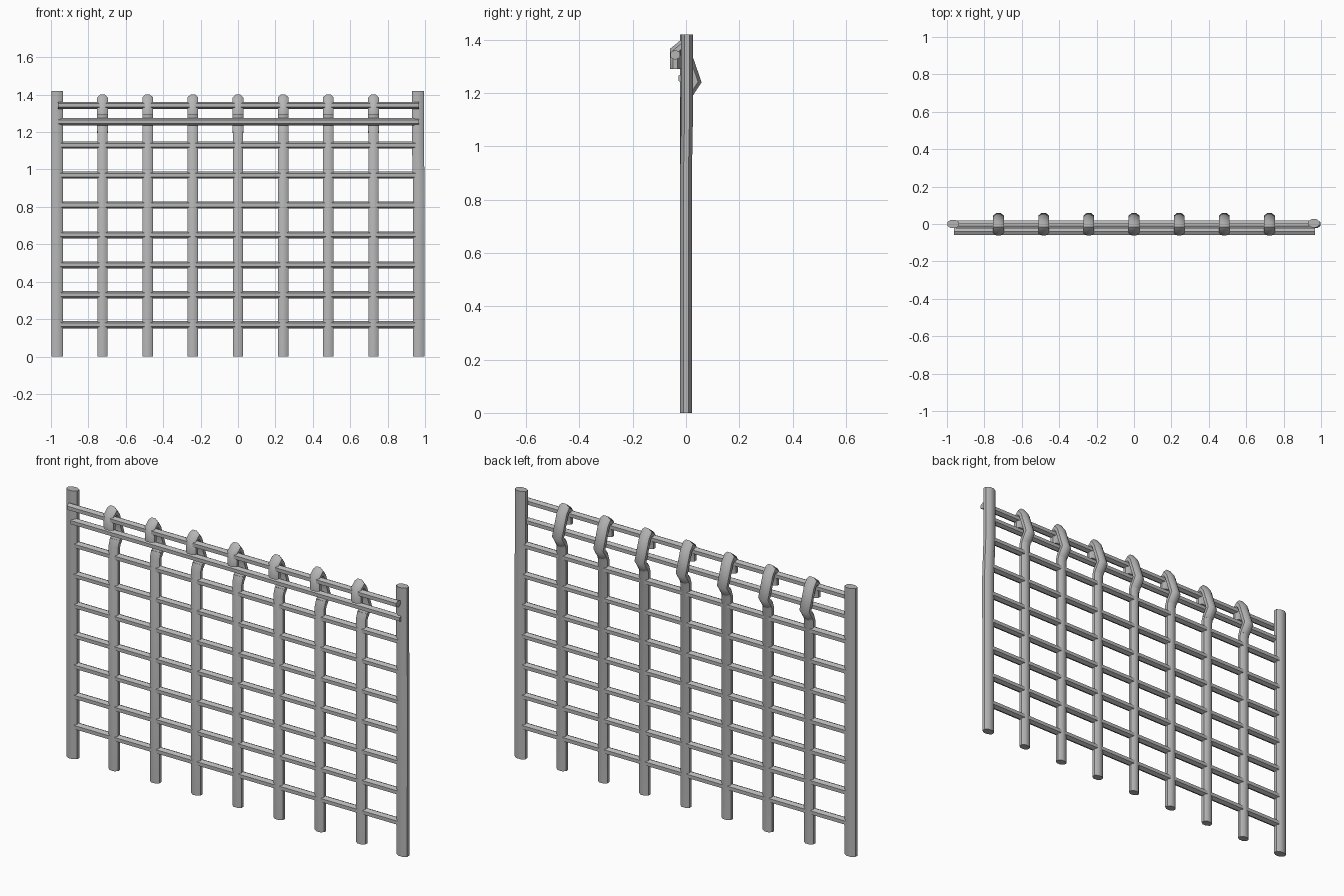
import bpy, bmesh, math
from mathutils import Vector

cube = bpy.data.objects.get("Cube")
if cube:
    bpy.data.objects.remove(cube)

GREY = (0.47, 0.47, 0.47, 1.0)
mat = bpy.data.materials.new("plain grey")
mat.use_nodes = True
mat.diffuse_color = GREY
mat.node_tree.nodes["Principled BSDF"].inputs["Base Color"].default_value = GREY


def tube(name, path, side, r_side, r_normal, sides):
    """Sweep an oval section along a flat path; side is the path plane's normal."""
    pts = [Vector(p) for p in path]
    side = Vector(side)
    bm = bmesh.new()
    rings = []
    for i, p in enumerate(pts):
        before = (p - pts[i - 1]).normalized() if i else None
        after = (pts[i + 1] - p).normalized() if i + 1 < len(pts) else None
        before, after = before or after, after or before
        tangent = (before + after).normalized()
        # widen the section at corners so the tube keeps its thickness
        normal = side.cross(tangent) / max(tangent.dot(after), 0.75)
        ring = []
        for k in range(sides):
            a = math.tau * (k + 0.5) / sides
            ring.append(bm.verts.new(p + side * r_side * math.cos(a)
                                     + normal * r_normal * math.sin(a)))
        rings.append(ring)
    for a, b in zip(rings, rings[1:]):
        for k in range(sides):
            j = (k + 1) % sides
            bm.faces.new((a[k], a[j], b[j], b[k]))
    bm.faces.new(rings[0])
    bm.faces.new(rings[-1])
    bmesh.ops.recalc_face_normals(bm, faces=bm.faces)
    mesh = bpy.data.meshes.new(name)
    bm.to_mesh(mesh)
    bm.free()
    mesh.materials.append(mat)
    obj = bpy.data.objects.new(name, mesh)
    bpy.context.collection.objects.link(obj)
    bpy.ops.object.select_all(action='DESELECT')
    obj.select_set(True)
    bpy.context.view_layer.objects.active = obj
    bpy.ops.object.shade_smooth_by_angle(angle=math.radians(50))
    return obj


X, Y = (1, 0, 0), (0, 1, 0)

# End posts, the left one with a slight kink
tube("right_post", [(-0.967, 0, 0), (-0.967, 0, 1.42)], X, 0.034, 0.024, 8)
tube("left_post", [(0.966, 0, 0), (0.967, 0, 0.9), (0.962, 0.004, 1.12),
                   (0.962, 0.004, 1.42)], X, 0.034, 0.024, 8)

# Upright bars with hooked tops that loop over the top rail
for i in range(7):
    x = (i - 3) * 0.2415
    tube(f"upright_{i + 1}", [(x, 0, 0), (x, 0, 1.18), (x, 0.012, 1.215)],
         X, 0.03, 0.022, 8)
    hook = [(0.008, 1.2), (0.036, 1.243), (-0.002, 1.352), (-0.019, 1.374),
            (-0.04, 1.356), (-0.04, 1.29)]
    tube(f"hook_{i + 1}", [(x, y, z) for y, z in hook], X, 0.031, 0.022, 8)

# Horizontal rails
for i in range(7):
    z = 0.17 + i * 0.16
    tube(f"rail_{i + 1}", [(-0.955, 0, z), (0.955, 0, z)], Y, 0.022, 0.019, 6)
tube("upper_rail", [(-0.96, -0.011, 1.255), (0.967, -0.011, 1.255)], Y, 0.02, 0.019, 6)
tube("top_rail", [(-0.962, -0.04, 1.343), (0.967, -0.04, 1.343)], Y, 0.021, 0.019, 6)
